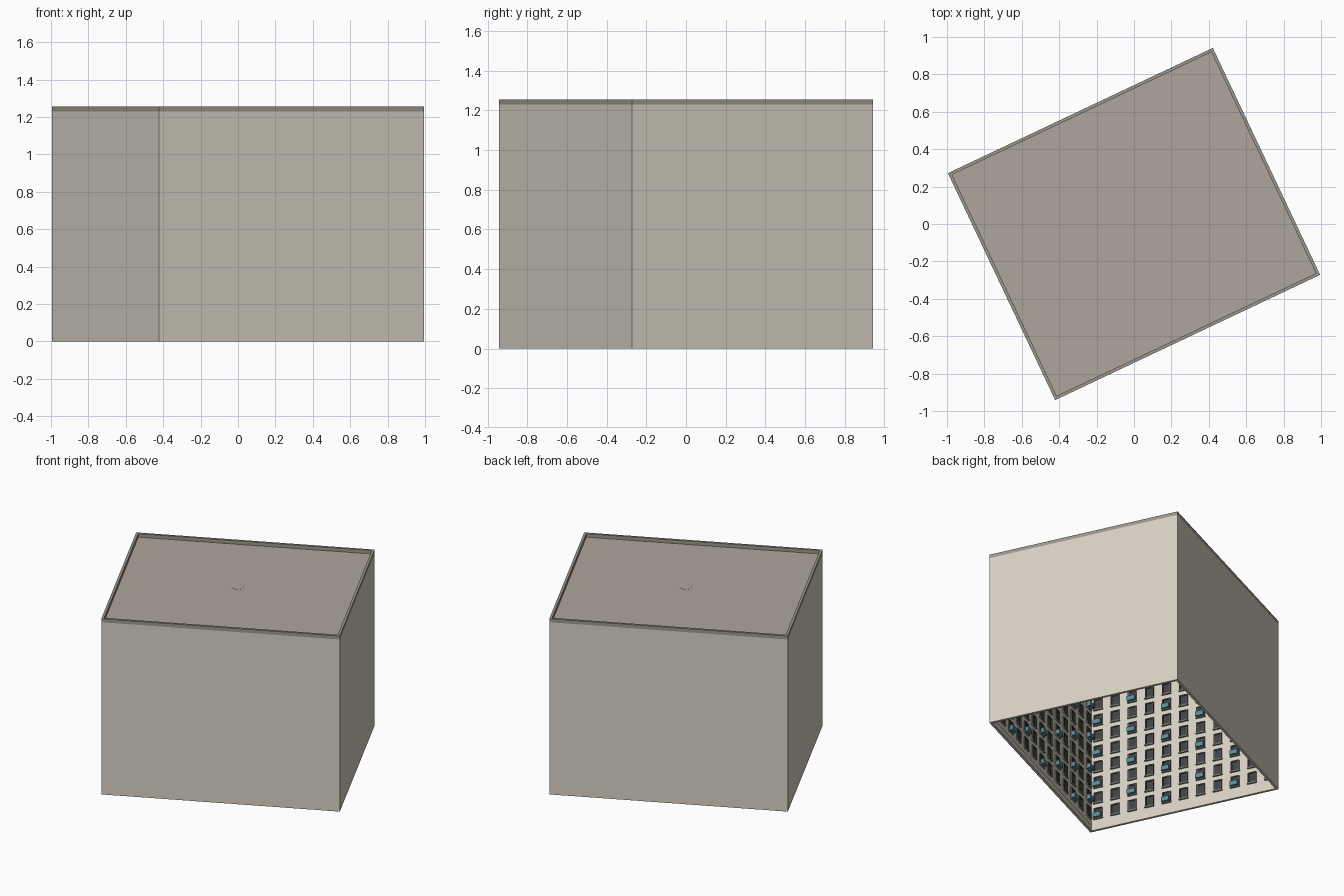
import bpy, bmesh, math
from mathutils import Matrix, Vector

if "Cube" in bpy.data.objects:
    bpy.data.objects.remove(bpy.data.objects["Cube"])

ANGLE = math.radians(25.3)
L, W, H = 1.567, 1.342, 1.23      # long side, short side, wall height
T = 0.012                         # wall thickness
TOP = 1.255                       # parapet top
TURN = Matrix.Rotation(ANGLE, 4, 'Z')


def material(name, rgb):
    m = bpy.data.materials.new(name)
    m.diffuse_color = (*rgb, 1)
    m.use_nodes = True
    m.node_tree.nodes["Principled BSDF"].inputs["Base Color"].default_value = m.diffuse_color
    return m


CREAM = material("cream_wall", (0.69, 0.64, 0.55))
TRIM = material("grey_trim", (0.33, 0.31, 0.27))
ROOF = material("roof_grey", (0.42, 0.38, 0.34))
FRAME = material("dark_frame", (0.10, 0.10, 0.10))
GLASS = material("dark_glass", (0.05, 0.055, 0.06))
TEAL = material("teal_unit", (0.10, 0.27, 0.33))


def box(bm, lo, hi, mat=Matrix()):
    lo, hi = Vector(lo), Vector(hi)
    size = Matrix.Diagonal((*(hi - lo), 1))
    bmesh.ops.create_cube(bm, size=1, matrix=mat @ Matrix.Translation((lo + hi) / 2) @ size)


def finish(bm, name, mat):
    bm.transform(TURN)
    me = bpy.data.meshes.new(name)
    bm.to_mesh(me)
    bm.free()
    me.materials.append(mat)
    ob = bpy.data.objects.new(name, me)
    bpy.context.collection.objects.link(ob)
    return ob


def ring(name, z0, z1, thick, mat, inset=0.0):
    """Rectangular tube following the building outline."""
    bm = bmesh.new()
    loops = []
    for d, z in ((inset, z0), (inset, z1), (inset + thick, z1), (inset + thick, z0)):
        x, y = L / 2 - d, W / 2 - d
        loops.append([bm.verts.new(p) for p in ((-x, -y, z), (x, -y, z), (x, y, z), (-x, y, z))])
    for i in range(4):
        a, b = loops[i], loops[(i + 1) % 4]
        for j in range(4):
            k = (j + 1) % 4
            bm.faces.new((a[j], a[k], b[k], b[j]))
    bmesh.ops.recalc_face_normals(bm, faces=bm.faces)
    return finish(bm, name, mat)


# Shell: open-bottomed walls, inner skirting and parapet rim
ring("outer_walls", 0, H, T, CREAM)
ring("inner_skirting", 0, 0.04, 0.005, CREAM, T)
ring("parapet", H, TOP, 0.017, TRIM)

# Flat roof set down behind the parapet
bm = bmesh.new()
box(bm, (-L / 2 + T, -W / 2 + T, H - 0.008), (L / 2 - T, W / 2 - T, H))
finish(bm, "roof", ROOF)

# Small square roof hatch, aligned with the world axes
bm = bmesh.new()
box(bm, (-0.029, -0.029, H - 0.004), (0.029, 0.029, H + 0.001), TURN.inverted())
finish(bm, "roof_hatch", ROOF)

# Window grid on the inner face of each wall
frames, panes, sills, units = (bmesh.new() for _ in range(4))
ROWS, Z0, DZ = 10, 0.125, 0.116
for side in range(4):
    length, depth, cols = ((L, W, 13), (W, L, 11))[side % 2]
    turn = Matrix.Rotation(side * math.pi / 2, 4, 'Z')
    for c in range(cols):
        x = (c + 0.5 - cols / 2) * length / cols
        for r in range(ROWS):
            # local frame: x along the wall, y into the building, z up
            m = turn @ Matrix.Translation((x, -depth / 2 + T, Z0 + r * DZ))
            for s in (-1, 1):
                box(frames, (s * 0.026 - 0.004, -0.002, -0.038), (s * 0.026 + 0.004, 0.008, 0.038), m)
                box(frames, (-0.022, -0.002, s * 0.035 - 0.004), (0.022, 0.008, s * 0.035 + 0.004), m)
            box(panes, (-0.022, -0.002, -0.031), (0.022, 0.003, 0.031), m)
            box(sills, (-0.033, -0.002, -0.045), (0.033, 0.012, -0.039), m)
            # boxed cooling unit on every second window of every second column
            if c % 2 == 0 and (r + c // 2) % 2 == 1:
                box(units, (-0.027, 0, -0.039), (0.027, 0.03, -0.006), m)
finish(frames, "window_frames", FRAME)
finish(panes, "window_panes", GLASS)
finish(sills, "window_sills", TRIM)
finish(units, "window_units", TEAL)
